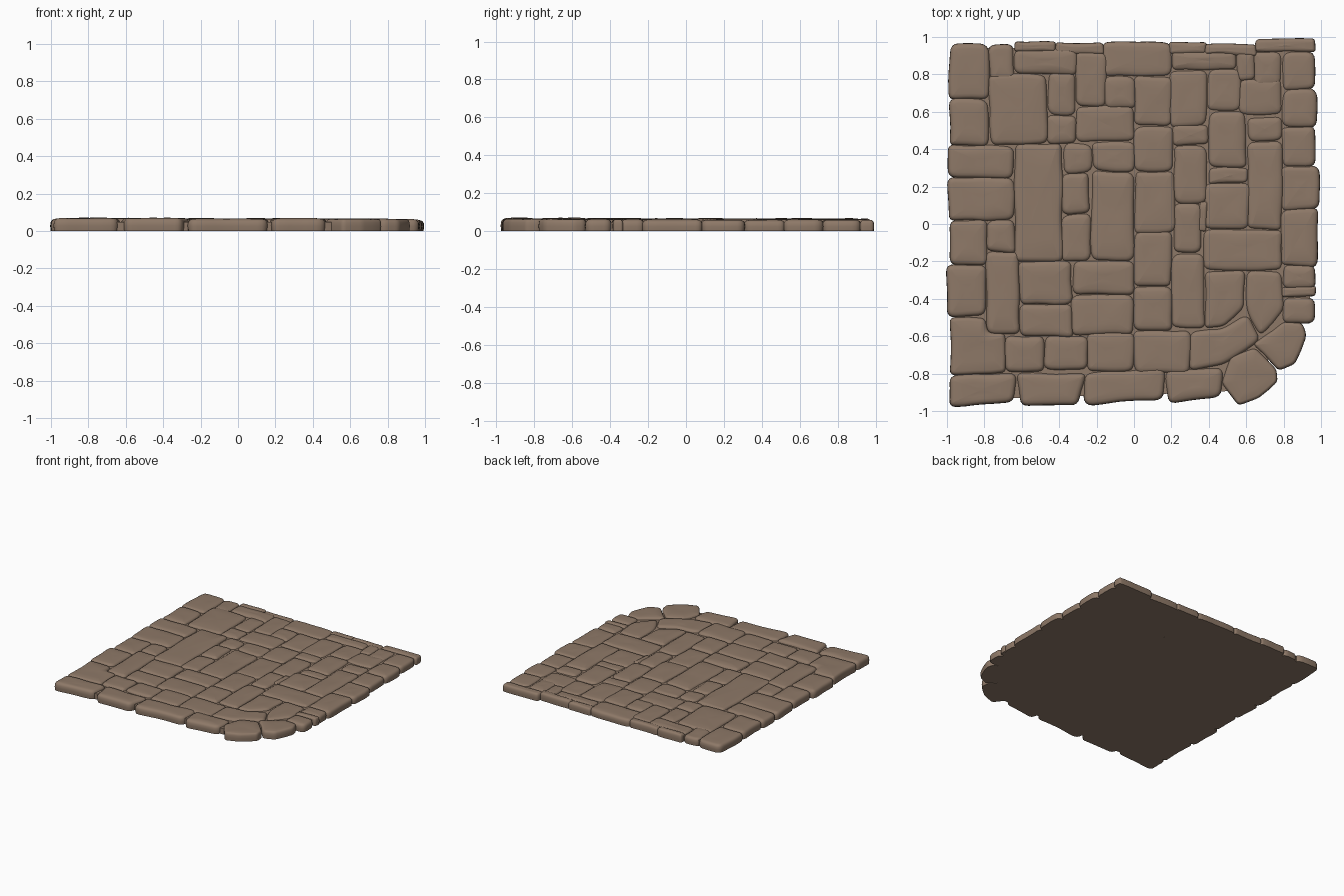
import bpy, bmesh, math, random
from mathutils import Vector, noise

if "Cube" in bpy.data.objects:
    bpy.data.objects.remove(bpy.data.objects["Cube"])

random.seed(4)
stone_mat = bpy.data.materials.new("brown stone")
stone_mat.diffuse_color = (0.27, 0.19, 0.137, 1)
stone_mat.use_nodes = True
stone_mat.node_tree.nodes["Principled BSDF"].inputs["Base Color"].default_value = stone_mat.diffuse_color


def outline(corners):
    """Rounded, slightly wobbly closed outline from counter-clockwise corners."""
    pts = [Vector(c) for c in corners]
    n = len(pts)
    small = min((pts[i] - pts[i - 1]).length for i in range(n))
    r = min(0.045, small * 0.35)
    out = []
    for i in range(n):
        p, a, b = pts[i], pts[i - 1], pts[(i + 1) % n]
        rr = r * random.uniform(0.7, 1.1)
        s, e = p + (a - p).normalized() * rr, p + (b - p).normalized() * rr
        for k in range(5):                       # rounded corner
            t = k / 4
            out.append(s * (1 - t) ** 2 + p * 2 * t * (1 - t) + e * t * t)
        nxt = b + (p - b).normalized() * r * 1.15
        steps = max(2, int((nxt - e).length / 0.04))
        out += [e.lerp(nxt, k / steps) for k in range(1, steps)]
    wob = []
    for p in out:
        q = Vector((p.x * 7, p.y * 7, small * 40))
        wob.append(p + Vector((noise.noise(q), noise.noise(q + Vector((9, 5, 3))))) * 0.010)
    return wob, min(1, small / 0.11)


def add_stone(bm, corners):
    pts, k = outline(corners)
    n = len(pts)
    c = sum(pts, Vector((0, 0))) / n
    h = 0.0635 - 0.002 * c.x - 0.003 * c.y + random.uniform(-0.002, 0.002)
    nrm = []
    for i in range(n):
        d = (pts[(i + 1) % n] - pts[i - 1]).normalized()
        nrm.append(Vector((-d.y, d.x)))          # inward

    def ring(inset, z, shrink=0.0, bump=0.0):
        vs = []
        for p, m in zip(pts, nrm):
            q = (p + m * inset * k).lerp(c, shrink)
            dz = bump * noise.noise(Vector((q.x * 6, q.y * 6, 2)))
            vs.append(bm.verts.new((q.x, q.y, z + dz)))
        return vs

    rings = [ring(0, 0), ring(-0.003, h * 0.4), ring(-0.001, h * 0.7), ring(0.005, h * 0.86),
             ring(0.014, h * 0.95), ring(0.027, h * 0.99, 0, 0.002),
             ring(0.027, h + 0.001, 0.35, 0.005), ring(0.027, h + 0.001, 0.7, 0.005)]
    for a, b in zip(rings, rings[1:]):
        for i in range(n):
            j = (i + 1) % n
            bm.faces.new((a[i], a[j], b[j], b[i]))
    bm.faces.new(rings[0][::-1])
    mid = bm.verts.new((c.x, c.y, h + 0.001))
    for i in range(n):
        bm.faces.new((rings[-1][i], rings[-1][(i + 1) % n], mid))


def finish(name, bm):
    me = bpy.data.meshes.new(name)
    bm.to_mesh(me)
    bm.free()
    me.materials.append(stone_mat)
    ob = bpy.data.objects.new(name, me)
    bpy.context.collection.objects.link(ob)
    bpy.ops.object.select_all(action='DESELECT')
    ob.select_set(True)
    bpy.context.view_layer.objects.active = ob
    bpy.ops.object.shade_smooth_by_angle(angle=math.radians(50))


def stones(name, rects, polys=()):
    bm = bmesh.new()
    for x0, y0, x1, y1 in rects:
        j = [random.uniform(-0.006, 0.006) for _ in range(4)]
        add_stone(bm, [(x0, y0 + j[0]), (x1, y0 + j[1]), (x1 + j[2], y1), (x0 + j[3], y1)])
    for p in polys:
        add_stone(bm, p)
    finish(name, bm)


# Edge stones
stones("left_edge_stones", [
    (-.985, .67, -.77, .96), (-.98, .42, -.78, .67), (-.99, .25, -.64, .42),
    (-.99, .02, -.64, .25), (-.985, -.22, -.79, .02), (-.995, -.49, -.79, -.22)],
    [[(-.98, -.81), (-.69, -.79), (-.69, -.59), (-.78, -.58), (-.8, -.5), (-.98, -.5)]])
stones("right_edge_stones", [
    (.65, .92, .965, .99), (.79, .72, .965, .92), (.79, .52, .975, .72), (.79, .31, .97, .52),
    (.79, .08, .99, .31), (.79, -.22, .98, .08), (.79, -.34, .965, -.22),
    (.79, -.39, .965, -.335), (.79, -.53, .965, -.39)])
stones("back_edge_stones", [
    (-.77, .76, -.64, .96), (-.64, .92, -.42, .975), (-.64, .8, -.31, .935), (-.42, .91, -.16, .97),
    (-.31, .63, -.15, .92), (-.17, .79, .2, .97), (.19, .91, .38, .97), (.2, .82, .55, .925),
    (.37, .9, .66, .96), (.55, .77, .65, .93), (.64, .74, .79, .925)])
stones("front_edge_stones", [
    (-.69, -.79, -.48, -.6), (-.48, -.78, -.25, -.6), (-.25, -.79, 0, -.58), (0, -.79, .3, -.57)],
    [[(-.99, -.975), (-.64, -.95), (-.62, -.8), (-.98, -.81)],
     [(-.6, -.97), (-.3, -.97), (-.26, -.8), (-.63, -.8)],
     [(-.26, -.97), (.15, -.935), (.17, -.77), (-.27, -.8)],
     [(.18, -.955), (.46, -.92), (.48, -.77), (.17, -.78)]])

# Rounded corner stones
stones("corner_stones", [], [
    [(.56, -.97), (.66, -.93), (.77, -.84), (.76, -.78), (.65, -.67), (.52, -.71), (.47, -.85)],
    [(.78, -.78), (.86, -.75), (.92, -.6), (.9, -.53), (.8, -.52), (.64, -.65)],
    [(.3, -.78), (.49, -.75), (.68, -.62), (.6, -.48), (.48, -.56), (.3, -.58)]])

# Inner paving
stones("back_paving", [
    (-.77, .43, -.46, .8), (-.46, .58, -.31, .81), (-.47, .43, -.31, .58), (-.31, .44, 0, .63),
    (-.16, .62, .01, .79), (0, .52, .2, .79), (.19, .52, .39, .82), (0, .28, .21, .52),
    (.21, .42, .4, .53), (.39, .6, .57, .83), (.56, .58, .79, .78), (.4, .3, .6, .6),
    (.61, .44, .79, .57), (.61, -.03, .79, .44), (.4, .22, .61, .3), (.38, -.03, .62, .22),
    (.21, .11, .39, .42)])
stones("middle_paving", [
    (.22, -.16, .36, .11), (.35, -.04, .39, .12), (0, -.05, .22, .28), (0, -.34, .2, -.04),
    (-.38, .27, -.22, .43), (-.22, .28, 0, .44), (-.39, .05, -.24, .27), (-.23, -.2, 0, .28),
    (-.39, -.2, -.23, .05), (-.64, -.2, -.38, .43), (-.79, -.15, -.64, .02)])
stones("front_paving", [
    (-.79, -.59, -.61, -.15), (-.61, -.43, -.33, -.2), (-.33, -.38, 0, -.2),
    (-.61, -.6, -.33, -.43), (-.33, -.59, 0, -.38), (0, -.57, .2, -.34),
    (.2, -.56, .38, -.16), (.37, -.25, .79, -.03)],
    [[(.38, -.56), (.47, -.55), (.59, -.45), (.59, -.25), (.38, -.25)],
     [(.68, -.6), (.8, -.45), (.79, -.25), (.6, -.25), (.6, -.48)]])

# Bed under the stones that closes the joints
bm = bmesh.new()
bed = [(-.96, -.94), (.44, -.9), (.6, -.88), (.72, -.72), (.85, -.66), (.86, -.5),
       (.94, -.5), (.94, .94), (-.96, .94)]
low = [bm.verts.new((x, y, 0)) for x, y in bed]
top = [bm.verts.new((x, y, 0.047)) for x, y in bed]
bm.faces.new(low[::-1])
bm.faces.new(top)
for i in range(len(bed)):
    j = (i + 1) % len(bed)
    bm.faces.new((low[i], low[j], top[j], top[i]))
finish("mortar_bed", bm)
